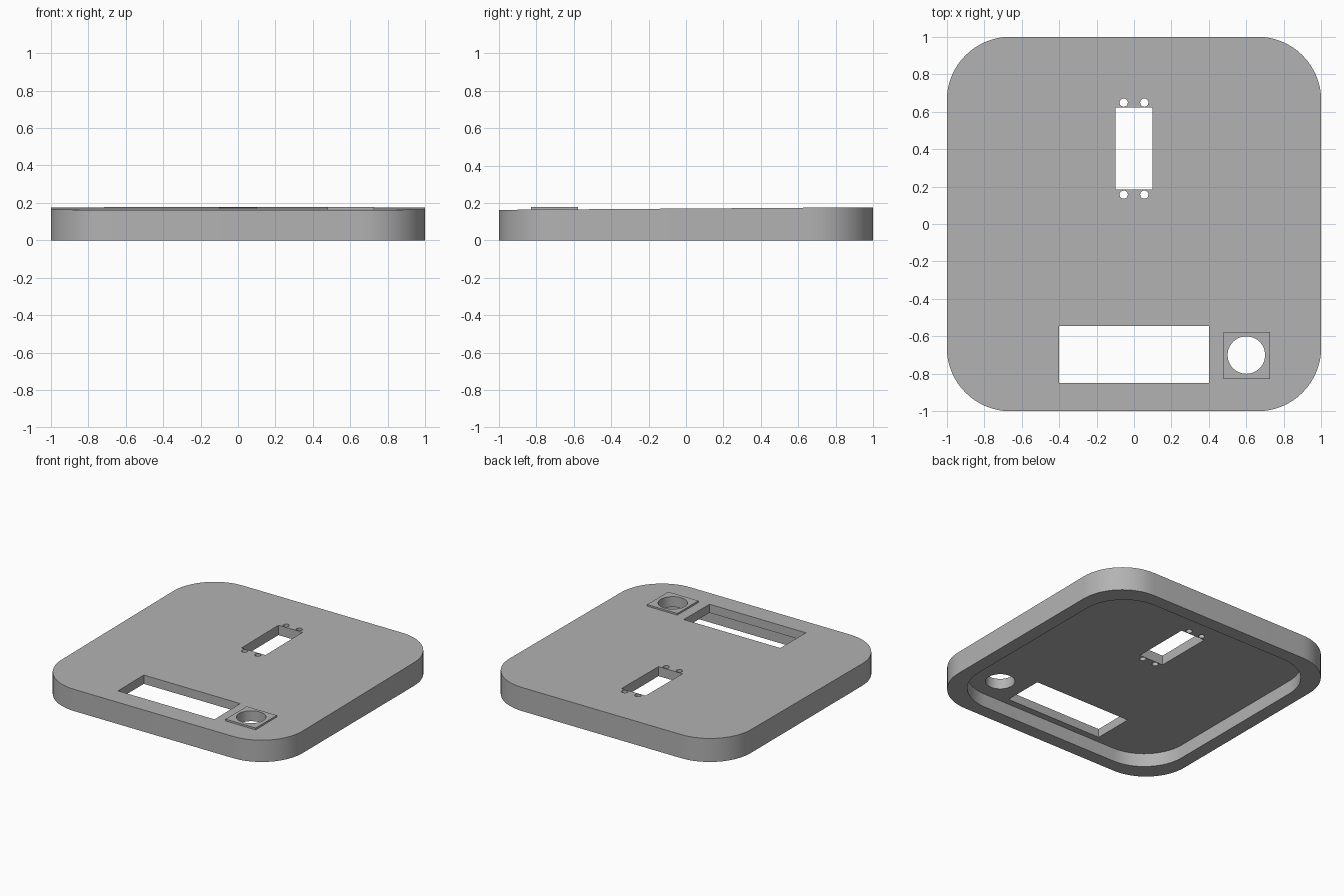
import bpy, bmesh, math

if "Cube" in bpy.data.objects:
    bpy.data.objects.remove(bpy.data.objects["Cube"])

grey = bpy.data.materials.new("plain_grey")
grey.diffuse_color = (0.45, 0.45, 0.45, 1)
grey.use_nodes = True
grey.node_tree.nodes["Principled BSDF"].inputs["Base Color"].default_value = grey.diffuse_color


def rounded_square(half, radius, steps=16):
    """Outline points of a square with rounded corners."""
    c, pts = half - radius, []
    for k, (sx, sy) in enumerate([(1, 1), (-1, 1), (-1, -1), (1, -1)]):
        for i in range(steps + 1):
            a = math.pi / 2 * (k + i / steps)
            pts.append((sx * c + radius * math.cos(a), sy * c + radius * math.sin(a)))
    return pts


def rectangle(x0, x1, y0, y1):
    return [(x0, y0), (x1, y0), (x1, y1), (x0, y1)]


def circle(x, y, r, n):
    return [(x + r * math.cos(2 * math.pi * i / n), y + r * math.sin(2 * math.pi * i / n))
            for i in range(n)]


def prism(name, outline, z0, top):
    """Upright prism whose top height is a function of y."""
    bm = bmesh.new()
    low = [bm.verts.new((x, y, z0)) for x, y in outline]
    high = [bm.verts.new((x, y, top(y))) for x, y in outline]
    bm.faces.new(low[::-1])
    bm.faces.new(high)
    n = len(low)
    for i in range(n):
        j = (i + 1) % n
        bm.faces.new((low[i], low[j], high[j], high[i]))
    mesh = bpy.data.meshes.new(name)
    bm.to_mesh(mesh)
    bm.free()
    obj = bpy.data.objects.new(name, mesh)
    bpy.context.collection.objects.link(obj)
    mesh.materials.append(grey)
    return obj


def combine(target, other, operation):
    """Apply a boolean and remove the helper."""
    mod = target.modifiers.new("cut", 'BOOLEAN')
    mod.object, mod.operation, mod.solver = other, operation, 'EXACT'
    bpy.context.view_layer.objects.active = target
    bpy.ops.object.modifier_apply(modifier=mod.name)
    bpy.data.objects.remove(other, do_unlink=True)


# Cover plate with a gently sloping top
cover = prism("cover_plate", rounded_square(1.0, 0.34), 0, lambda y: 0.17 + 0.007 * y)

# Hollow underside
combine(cover, prism("recess", rounded_square(0.9, 0.33), -0.1, lambda y: 0.1), 'DIFFERENCE')

# Raised square pad around the round hole
combine(cover, prism("pad", rectangle(0.477, 0.727, -0.828, -0.578), 0.12, lambda y: 0.178), 'UNION')

# Through openings: display window, slot, round hole, screw holes
openings = [rectangle(-0.4, 0.4, -0.85, -0.545),
            rectangle(-0.1, 0.1, 0.183, 0.622),
            circle(0.6, -0.7, 0.1, 48)]
openings += [circle(x, y, 0.022, 20) for x in (-0.055, 0.055) for y in (0.157, 0.648)]
for outline in openings:
    combine(cover, prism("opening", outline, -0.2, lambda y: 0.4), 'DIFFERENCE')

# Smooth the rounded walls, keep edges crisp
bpy.ops.object.select_all(action='DESELECT')
cover.select_set(True)
bpy.context.view_layer.objects.active = cover
bpy.ops.object.shade_smooth_by_angle(angle=math.radians(30))
